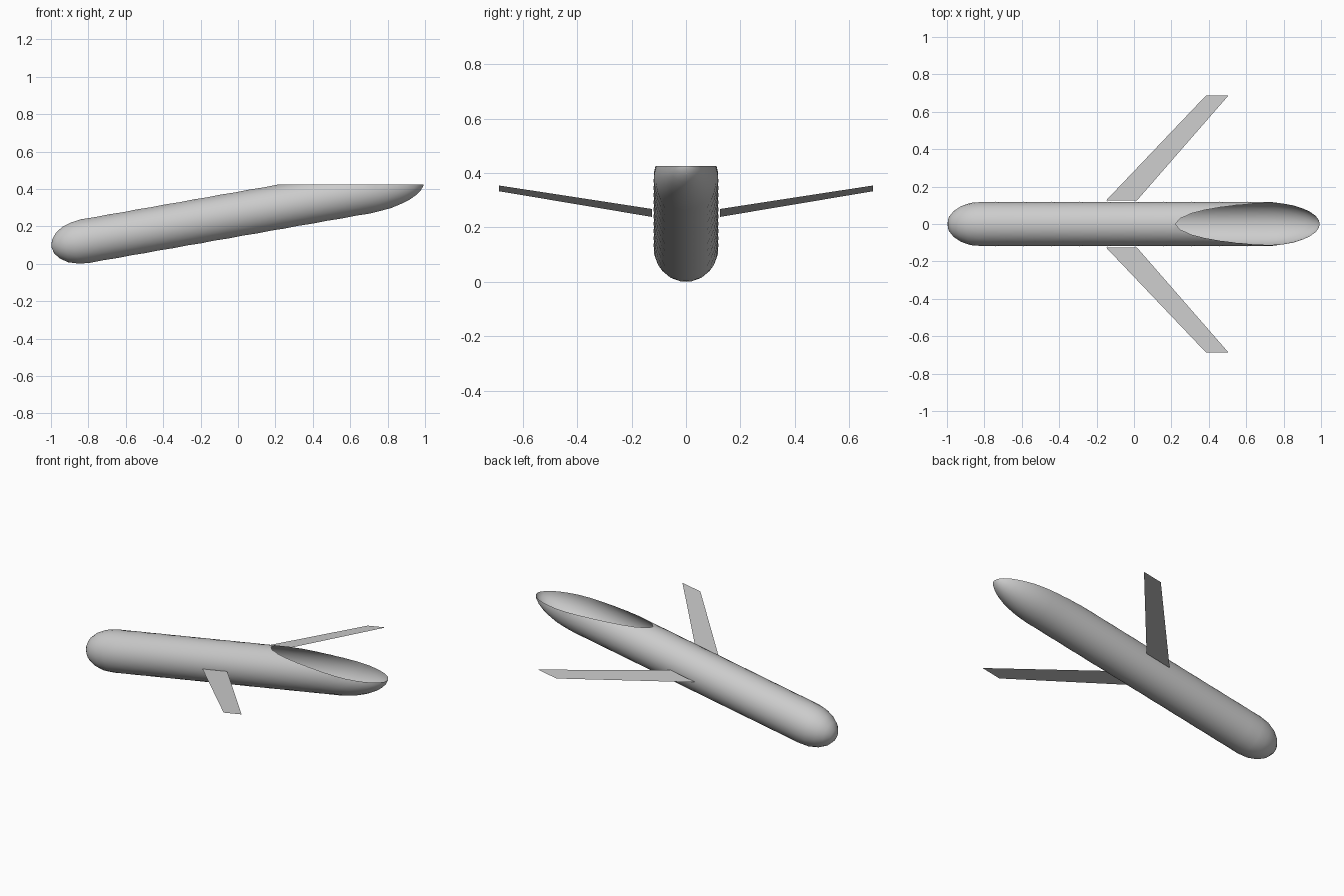
import bpy, bmesh, math
from mathutils import Matrix, Vector

cube = bpy.data.objects.get("Cube")
if cube:
    bpy.data.objects.remove(cube)

PITCH = math.radians(10)
RADIUS = 0.119
SIDES = 18
CUT_Z = 0.425
# Body frame: local x runs along the tilted tube axis
FRAME = Matrix.Translation((0, 0, 0.265)) @ Matrix.Rotation(-PITCH, 4, 'Y')

grey = bpy.data.materials.new("light grey")
grey.use_nodes = True
colour = (0.6, 0.6, 0.6, 1)
grey.diffuse_color = colour
grey.node_tree.nodes["Principled BSDF"].inputs["Base Color"].default_value = colour


def finish(bm, name, smooth):
    mesh = bpy.data.meshes.new(name)
    bm.to_mesh(mesh)
    bm.free()
    mesh.materials.append(grey)
    obj = bpy.data.objects.new(name, mesh)
    bpy.context.collection.objects.link(obj)
    if smooth:
        bpy.ops.object.select_all(action='DESELECT')
        obj.select_set(True)
        bpy.context.view_layer.objects.active = obj
        bpy.ops.object.shade_smooth_by_angle(angle=math.radians(35))
    return obj


# Tube profile: round nose, straight barrel, long tapered tail
NOSE, NOSE_LEN, TAIL, TAIL_LEN = -0.83, 0.183, 0.69, 0.318
profile = []
for i in range(1, 6):
    a = math.radians(18 * i)
    profile.append((NOSE - NOSE_LEN * math.cos(a), RADIUS * math.sin(a)))
for i in range(1, 20):
    profile.append((NOSE + (TAIL - NOSE) * i / 20, RADIUS))
for i in range(8):
    a = math.radians(90 - 11.25 * i)
    profile.append((TAIL + TAIL_LEN * math.cos(a), RADIUS * math.sin(a)))

# Fuselage: staggered rings joined by triangles
bm = bmesh.new()
rings = []
for k, (s, r) in enumerate(profile):
    ring = []
    for j in range(SIDES):
        a = 2 * math.pi * (j + 0.5 * (k % 2)) / SIDES
        ring.append(bm.verts.new((s, r * math.sin(a), r * math.cos(a))))
    rings.append(ring)
for k in range(len(rings) - 1):
    lo, hi = rings[k], rings[k + 1]
    for j in range(SIDES):
        n = (j + 1) % SIDES
        if k % 2 == 0:
            bm.faces.new((lo[j], lo[n], hi[j]))
            bm.faces.new((lo[n], hi[n], hi[j]))
        else:
            bm.faces.new((lo[j], hi[n], hi[j]))
            bm.faces.new((lo[j], lo[n], hi[n]))
for ring, tip_s in ((rings[0], NOSE - NOSE_LEN), (rings[-1], TAIL + TAIL_LEN)):
    tip = bm.verts.new((tip_s, 0, 0))
    for j in range(SIDES):
        bm.faces.new((ring[j], ring[(j + 1) % SIDES], tip))
bmesh.ops.recalc_face_normals(bm, faces=bm.faces)

# Level slice that leaves the open mouth at the tail
bm.transform(FRAME)
bmesh.ops.bisect_plane(bm, geom=bm.verts[:] + bm.edges[:] + bm.faces[:],
                       plane_co=Vector((0, 0, CUT_Z)), plane_no=Vector((0, 0, 1)),
                       clear_outer=True)
finish(bm, "fuselage_shell", True)

# Swept wings: thin sheets lying in the plane of the tube axis
outline = [(-0.15, 0.125), (0.015, 0.125), (0.505, 0.687), (0.385, 0.687)]
for name, side in (("back_wing", 1), ("front_wing", -1)):
    bm = bmesh.new()
    pts = [bm.verts.new((x, side * y, 0.265 + x * math.tan(PITCH))) for x, y in outline]
    bm.faces.new(pts if side > 0 else pts[::-1])
    finish(bm, name, False)
